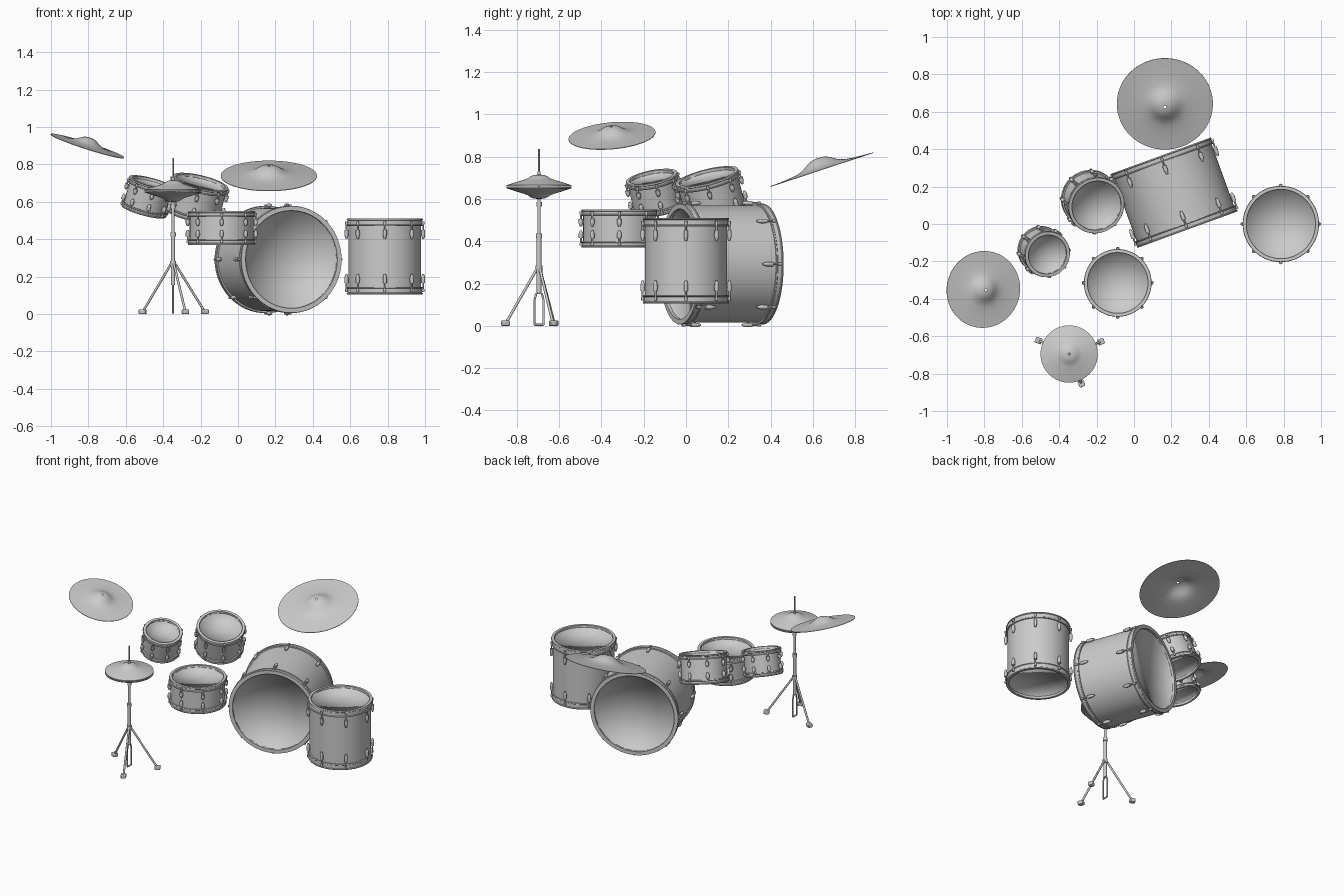
import bpy, bmesh
from math import sin, cos, pi
from mathutils import Matrix, Vector

if "Cube" in bpy.data.objects:
    bpy.data.objects.remove(bpy.data.objects["Cube"])


def finish(name, bm, angle=0.6):
    me = bpy.data.meshes.new(name)
    bm.to_mesh(me)
    bm.free()
    ob = bpy.data.objects.new(name, me)
    bpy.context.collection.objects.link(ob)
    bpy.ops.object.select_all(action='DESELECT')
    ob.select_set(True)
    bpy.context.view_layer.objects.active = ob
    bpy.ops.object.shade_smooth_by_angle(angle=angle)
    return ob


def lathe(bm, pts, mat=Matrix(), closed=False, n=64):
    """Spin an (r, z) profile around local z; r = 0 becomes a single point."""
    rings = []
    for r, z in pts:
        if r == 0:
            rings.append([bm.verts.new(mat @ Vector((0, 0, z)))] * n)
        else:
            rings.append([bm.verts.new(mat @ Vector((r * cos(2 * pi * k / n), r * sin(2 * pi * k / n), z)))
                          for k in range(n)])
    pairs = list(zip(rings, rings[1:])) + ([(rings[-1], rings[0])] if closed else [])
    faces = []
    for a, b in pairs:
        for k in range(n):
            j = (k + 1) % n
            vs = list(dict.fromkeys([a[k], b[k], b[j], a[j]]))
            faces.append(bm.faces.new(vs))
    if closed:
        bmesh.ops.recalc_face_normals(bm, faces=faces)


def rod(bm, a, b, r1, r2=None, n=16):
    a, b = Vector(a), Vector(b)
    m = Matrix.Translation((a + b) / 2) @ (b - a).to_track_quat('Z', 'Y').to_matrix().to_4x4()
    bmesh.ops.create_cone(bm, cap_ends=True, segments=n, radius1=r1,
                          radius2=r1 if r2 is None else r2, depth=(b - a).length, matrix=m)


def placed(centre, normal):
    return Matrix.Translation(centre) @ Vector(normal).to_track_quat('Z', 'Y').to_matrix().to_4x4()


def drum(name, top, normal, r, length, hoop, lug, thick=0.018):
    """Shell, two hoops, two recessed heads and eight lugs at each end."""
    normal = Vector(normal).normalized()
    mid = placed(Vector(top) - normal * length / 2, normal)
    h, rs, ri = length / 2, r - 0.009, r - thick
    bm = bmesh.new()
    lathe(bm, [(rs, h - 0.012), (rs, -h + 0.012)], mid)
    finish(name + "_shell", bm)
    hoops, heads, lugs = bmesh.new(), bmesh.new(), bmesh.new()
    for end in (Matrix(), Matrix.Rotation(pi, 4, 'X')):
        m = mid @ end
        lathe(hoops, [(ri, h - hoop), (r - 0.001, h - hoop), (r + 0.001, h - hoop + 0.005),
                      (r - 0.003, h - hoop + 0.008), (r - 0.003, h - 0.009),
                      (r + 0.001, h - 0.006), (r - 0.001, h), (ri, h)], m, closed=True)
        lathe(heads, [(0, h - 0.015), (ri, h - 0.015), (ri, h - 0.001)], m)
        for k in range(8):
            t = m @ Matrix.Rotation(k * pi / 4, 4, 'Z')
            x = rs + 0.011
            z = h - hoop - lug * 0.4

            def seg(z1, z2, r1, r2=None):
                rod(lugs, t @ Vector((x, 0, z1)), t @ Vector((x, 0, z2)), r1, r2, 12)
            seg(h - hoop * 0.45, z, 0.0045)              # tension rod
            seg(h - hoop * 0.35, h - hoop * 0.75, 0.007)  # claw on the hoop
            seg(z, z - lug * 0.6, 0.0105)                # lug casing
            seg(z - lug * 0.6, z - lug, 0.0105, 0.005)
            rod(lugs, t @ Vector((rs - 0.003, 0, z - lug * 0.4)),
                t @ Vector((x, 0, z - lug * 0.4)), 0.007, n=12)
    finish(name + "_hoops", hoops)
    finish(name + "_heads", heads, pi)
    finish(name + "_lugs", lugs)


def cymbal(name, centre, normal, prof, thick=0.003):
    bm = bmesh.new()
    under = [(r, z - thick) for r, z in reversed(prof)]
    lathe(bm, prof + under, placed(centre, normal), closed=True, n=72)
    finish(name, bm)


# drums: centre of top head, axis, radius, length, hoop height, lug length
drum("floor_tom", (0.785, 0.0, 0.51), (0, 0, 1), 0.203, 0.405, 0.04, 0.05)
drum("snare", (-0.087, -0.315, 0.55), (0, 0, 1), 0.18, 0.18, 0.03, 0.036)
drum("large_tom", (-0.2, 0.098, 0.706), (0.24, -0.25, 1), 0.153, 0.185, 0.028, 0.034)
drum("small_tom", (-0.462, -0.163, 0.704), (0.27, -0.2, 1), 0.124, 0.163, 0.026, 0.03)
drum("bass_drum", (0.286, -0.03, 0.292), (0.342, -0.94, 0), 0.286, 0.42, 0.036, 0.05, 0.025)

# suspended cymbals share one profile, scaled to radius
shape = [(0.03, 0.218), (0.1, 0.212), (0.17, 0.19), (0.24, 0.15), (0.31, 0.105), (0.38, 0.07),
         (0.46, 0.046), (0.6, 0.026), (0.8, 0.01), (1, 0)]
for name, c, nrm, r in (("crash_cymbal", (-0.805, -0.35, 0.9), (0.32, -0.09, 1), 0.206),
                        ("ride_cymbal", (0.165, 0.642, 0.74), (0, -0.33, 1), 0.257)):
    cymbal(name, c, nrm, [(a * r, b * r) for a, b in shape])

# hi-hat pair
hx, hy = -0.347, -0.695
hat = [(0.006, 0.05), (0.025, 0.048), (0.04, 0.042), (0.052, 0.033), (0.07, 0.026), (0.11, 0.014), (0.153, 0)]
cymbal("hihat_top", (hx, hy, 0.665), (0, 0, 1), hat, 0.006)
cymbal("hihat_bottom", (hx, hy, 0.65), (0, 0, -1), hat, 0.006)


def P(x, y, z):
    return (hx + x, hy + y, z)


# hi-hat stand: stacked tubes and collars
bm = bmesh.new()
for z1, z2, r in ((0.15, 0.835, 0.004), (0.43, 0.6, 0.008), (0.155, 0.43, 0.011), (0.715, 0.73, 0.008),
                  (0.565, 0.585, 0.013), (0.415, 0.437, 0.015), (0.255, 0.285, 0.016)):
    rod(bm, P(0, 0, z1), P(0, 0, z2), r)
finish("hihat_stand_tube", bm)

# tripod legs and rubber feet
legs, feet = bmesh.new(), bmesh.new()
for x, y in ((-0.163, 0.072), (0.17, 0.066), (0.066, -0.158)):
    rod(legs, P(x * 0.06, y * 0.06, 0.27), P(x * 0.96, y * 0.96, 0.022), 0.0065)
    d = Vector((x, y, 0)).to_track_quat('X', 'Z').to_matrix().to_4x4()
    m = Matrix.Translation(P(x, y, 0.0125)) @ d @ Matrix.Diagonal((0.036, 0.032, 0.025, 1))
    bmesh.ops.create_cube(feet, size=1, matrix=m)
finish("hihat_legs", legs)
foot = finish("hihat_feet", feet)
bev = foot.modifiers.new("bevel", 'BEVEL')
bev.width, bev.segments = 0.005, 2

# pull frame under the tube
bm = bmesh.new()
path = [(-0.012, 0.155), (-0.021, 0.125), (-0.021, 0.005), (0.021, 0.005), (0.021, 0.125), (0.012, 0.155), (-0.012, 0.155)]
for (y1, z1), (y2, z2) in zip(path, path[1:]):
    rod(bm, P(0, y1, z1), P(0, y2, z2), 0.005, n=12)
finish("hihat_pull_frame", bm)
